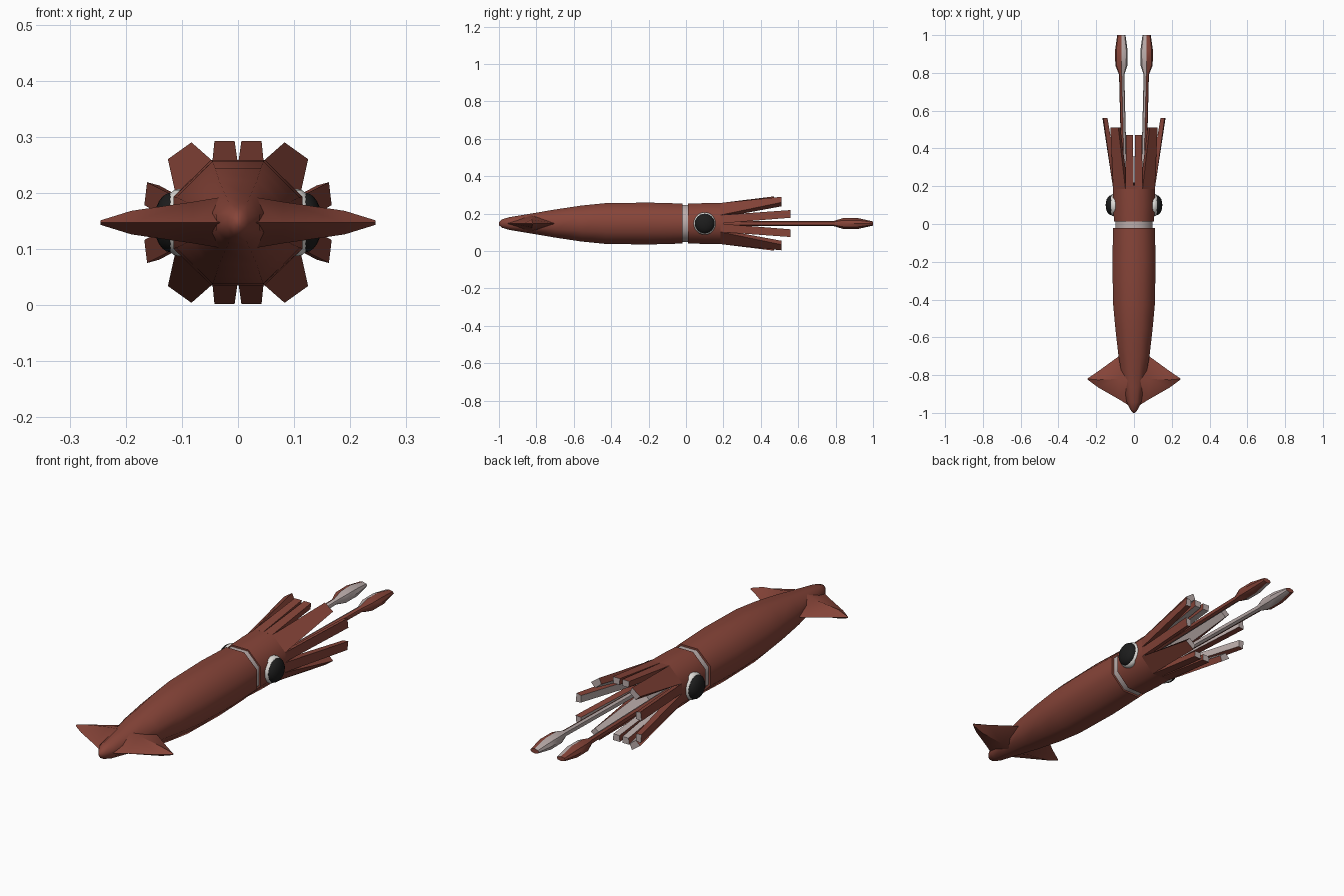
import bpy, bmesh, math
from mathutils import Vector

if "Cube" in bpy.data.objects:
    bpy.data.objects.remove(bpy.data.objects["Cube"])

ZC = 0.147


def material(name, rgb):
    m = bpy.data.materials.new(name)
    m.diffuse_color = (*rgb, 1)
    m.use_nodes = True
    m.node_tree.nodes["Principled BSDF"].inputs["Base Color"].default_value = m.diffuse_color
    return m


RED = material("red skin", (0.24, 0.058, 0.04))
PALE = material("pale skin", (0.50, 0.42, 0.41))
WHITE = material("eye white", (0.75, 0.73, 0.70))
BLACK = material("pupil", (0.012, 0.012, 0.012))


def finish(name, bm, mats, smooth=None):
    bmesh.ops.recalc_face_normals(bm, faces=bm.faces)
    me = bpy.data.meshes.new(name)
    bm.to_mesh(me)
    bm.free()
    for m in mats:
        me.materials.append(m)
    ob = bpy.data.objects.new(name, me)
    bpy.context.collection.objects.link(ob)
    if smooth:
        bpy.ops.object.select_all(action='DESELECT')
        bpy.context.view_layer.objects.active = ob
        ob.select_set(True)
        bpy.ops.object.shade_smooth_by_angle(angle=math.radians(smooth))
    return ob


def loft(name, rings, mats, pale_sides=(), pale_caps=(), smooth=None):
    """Skin a list of point rings; z is measured from the body axis."""
    bm = bmesh.new()
    loops = [[bm.verts.new((x, y, z + ZC)) for x, y, z in r] for r in rings]
    n = len(loops[0])
    for a, b in zip(loops, loops[1:]):
        for i in range(n):
            j = (i + 1) % n
            f = bm.faces.new((a[i], a[j], b[j], b[i]))
            f.material_index = int(i in pale_sides)
    for k, loop in ((0, loops[0]), (1, loops[-1])):
        bm.faces.new(loop).material_index = int(k in pale_caps)
    return finish(name, bm, mats, smooth)


def octagon(y, hx, hz):
    # hx and hz are flat-to-centre distances
    k = 1 / math.cos(math.pi / 8)
    return [(hx * k * math.cos(math.pi / 8 + i * math.pi / 4), y,
             hz * k * math.sin(math.pi / 8 + i * math.pi / 4)) for i in range(8)]


# mantle, collar and head
mantle = [(-1.0, .006, .008), (-.985, .018, .022), (-.945, .038, .034), (-.86, .053, .048),
          (-.70, .082, .075), (-.56, .098, .096), (-.43, .110, .109), (-.2, .115, .112),
          (-.02, .110, .107)]
loft("mantle", [octagon(*r) for r in mantle], [RED], smooth=50)
loft("collar", [octagon(y, .099, .099) for y in (-.06, .05)], [PALE], smooth=50)
loft("head", [octagon(.012, .106, .106), octagon(.10, .110, .109), octagon(.20, .110, .110)],
     [RED, PALE], pale_caps=(1,), smooth=50)

# arms: outer edge at root (2 points), outer and inner edges at tip (4 points), tip y
ARMS = {
    "upper_arm": (((.001, .110), (.0455, .110)),
                  ((.006, .145), (.042, .145), (.038, .116), (.008, .116)), .47),
    "diagonal_arm": (((.0455, .110), (.110, .0455)),
                     ((.083, .143), (.125, .113), (.103, .092), (.072, .117)), .51),
    "side_arm": (((.110, .0455), (.110, .001)),
                 ((.162, .072), (.167, .031), (.140, .034), (.140, .066)), .56),
}
for name, (root, tip, ytip) in ARMS.items():
    for sx in (1, -1):
        for sz in (1, -1):
            inner = [(x * .70, z * .70) for x, z in reversed(root)]
            base = [(sx * x, .185, sz * z) for x, z in list(root) + inner]
            end = [(sx * x, ytip, sz * z) for x, z in tip]
            label = f"{name}_{'right' if sx > 0 else 'left'}_{'top' if sz > 0 else 'bottom'}"
            loft(label, [base, end], [RED, PALE], pale_sides=(2,), pale_caps=(1,))

# long tentacles with clubs, pale on the inner half
TENTACLE = [(.17, .050, .014, .014), (.79, .065, .014, .014), (.84, .067, .032, .029),
            (.92, .067, .033, .029), (1.0, .067, .022, .011)]
for s, side in ((1, "right"), (-1, "left")):
    rings = []
    for y, cx, hx, hz in TENTACLE:
        shape = ((0, 1), (.8, .6), (1, 0), (.8, -.6), (0, -1), (-.8, -.6), (-1, 0), (-.8, .6))
        rings.append([(s * (cx + hx * u), y, hz * v) for u, v in shape])
    loft("tentacle_" + side, rings, [RED, PALE], pale_sides=(4, 5, 6, 7), smooth=40)

# tail fins: x, leading y, peak y, trailing y, half thickness
FIN = [(.02, -.655, -.83, -.965, .047), (.08, -.70, -.82, -.928, .037),
       (.19, -.78, -.825, -.865, .021), (.245, -.817, -.82, -.824, .004)]
for s, side in ((1, "right"), (-1, "left")):
    rings = [[(s * x, a, 0), (s * x, p, h), (s * x, b, 0), (s * x, p, -h)]
             for x, a, p, b, h in FIN]
    loft("fin_" + side, rings, [RED], smooth=35)


# eyes: flattened balls bulging sideways
def ball(name, x, thick, rad, mat):
    bm = bmesh.new()
    bmesh.ops.create_uvsphere(bm, u_segments=20, v_segments=12, radius=1)
    bmesh.ops.scale(bm, vec=Vector((thick, rad, rad)), verts=bm.verts)
    bmesh.ops.translate(bm, vec=Vector((x, .10, ZC)), verts=bm.verts)
    finish(name, bm, [mat], smooth=60)


for s, side in ((1, "right"), (-1, "left")):
    ball("eye_" + side, s * .105, .034, .060, WHITE)
    ball("pupil_" + side, s * .120, .030, .053, BLACK)
